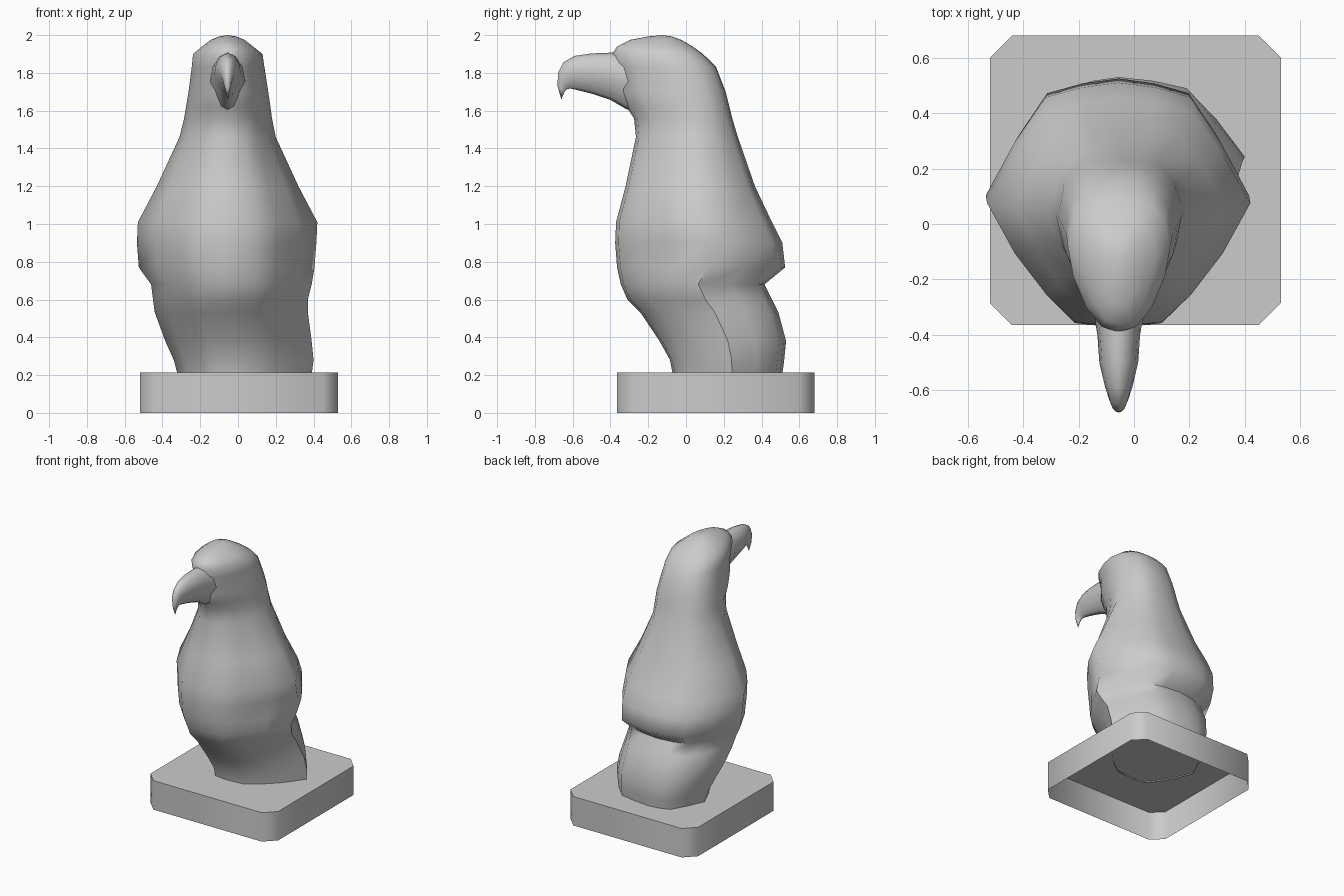
import bpy, bmesh, math

if "Cube" in bpy.data.objects:
    bpy.data.objects.remove(bpy.data.objects["Cube"])


def finish(name, bm, angle):
    bmesh.ops.recalc_face_normals(bm, faces=bm.faces[:])
    me = bpy.data.meshes.new(name)
    bm.to_mesh(me)
    bm.free()
    ob = bpy.data.objects.new(name, me)
    bpy.context.collection.objects.link(ob)
    bpy.ops.object.select_all(action='DESELECT')
    ob.select_set(True)
    bpy.context.view_layer.objects.active = ob
    bpy.ops.object.shade_smooth_by_angle(angle=math.radians(angle))
    return ob


def loft(bm, rings, tip=None):
    """Skin closed rings of points, optionally ending in a single tip."""
    loops = [[bm.verts.new(p) for p in r] for r in rings]
    n = len(loops[0])
    for a, b in zip(loops, loops[1:]):
        for i in range(n):
            j = (i + 1) % n
            bm.faces.new((a[i], a[j], b[j], b[i]))
    if tip:
        t = bm.verts.new(tip)
        for i in range(n):
            bm.faces.new((loops[-1][i], loops[-1][(i + 1) % n], t))


# Plinth: hollow, chamfered block, open below
x0, x1, y0, y1, c, h = -0.52, 0.53, -0.365, 0.68, 0.08, 0.215
outline = [(x0 + c, y0), (x1 - c, y0), (x1, y0 + c), (x1, y1 - c),
           (x1 - c, y1), (x0 + c, y1), (x0, y1 - c), (x0, y0 + c)]
bm = bmesh.new()
loft(bm, [[(x, y, z) for x, y in outline] for z in (0, h)])
bm.verts.ensure_lookup_table()
bm.faces.new(bm.verts[8:16])
finish("plinth", bm, 50)

# Half cross-sections (side, front-to-back): folded-wing body and oval head
body_half = [(0, 0), (.33, .02), (.55, .14), (.79, .32), (1, .54),
             (.78, .76), (.55, .94), (.28, .98), (0, 1)]
head_half = [(0, 0), (.34, .04), (.65, .19), (.9, .42), (1, .63),
             (.9, .82), (.66, .94), (.34, .99), (0, 1)]


def section(z, xl, xr, yf, yb, k):
    half = [(a + (c - a) * k, b + (d - b) * k)
            for (a, b), (c, d) in zip(body_half, head_half)]
    full = half + [(-u, v) for u, v in half[-2:0:-1]]
    cx = -0.055
    return [(cx + u * ((xr - cx) if u > 0 else (cx - xl)),
             yf + v * (yb - yf), z) for u, v in full]


# Bird: z, left, right, front, back, blend towards the head section
levels = [(.205, -.32, .39, -.07, .51, 0), (.28, -.34, .40, -.085, .52, 0),
          (.38, -.385, .39, -.14, .53, 0), (.53, -.44, .37, -.24, .49, 0),
          (.60, -.45, .37, -.31, .455, 0), (.68, -.46, .39, -.345, .415, 0),
          (.77, -.525, .405, -.365, .525, 0), (.90, -.535, .415, -.375, .51, 0),
          (1.01, -.53, .42, -.37, .455, 0), (1.2, -.43, .32, -.32, .365, .2),
          (1.46, -.31, .20, -.265, .275, .5), (1.56, -.285, .18, -.275, .245, .8),
          (1.62, -.275, .172, -.315, .23, 1), (1.70, -.262, .16, -.35, .21, 1),
          (1.83, -.245, .14, -.365, .16, 1), (1.9, -.238, .13, -.39, .09, 1),
          (1.94, -.19, .08, -.365, .035, 1), (1.975, -.145, .035, -.295, -.025, 1),
          (1.993, -.10, -.01, -.20, -.075, 1)]
bm = bmesh.new()
loft(bm, [section(*l) for l in levels], (-.055, -.125, 2.0))
finish("bird_body", bm, 60)

# Hooked beak: top (y, z), bottom (y, z), half width
cuts = [(-.24, 1.90, -.24, 1.58, .10), (-.33, 1.905, -.32, 1.61, .09),
        (-.40, 1.907, -.40, 1.657, .077), (-.50, 1.903, -.50, 1.69, .07),
        (-.59, 1.89, -.58, 1.71, .05), (-.65, 1.855, -.61, 1.717, .036),
        (-.678, 1.80, -.63, 1.715, .025), (-.68, 1.73, -.643, 1.70, .014)]
rings = []
for ty, tz, by, bz, w in cuts:
    ring = []
    for i in range(12):
        a = i * math.tau / 12
        t = (1 + math.cos(a)) / 2
        pinch = 1 if t > .4 else .75
        ring.append((-.055 + w * pinch * math.sin(a),
                     by + (ty - by) * t, bz + (tz - bz) * t))
    rings.append(ring)
bm = bmesh.new()
loft(bm, rings, (-.055, -.66, 1.66))
finish("beak", bm, 60)
